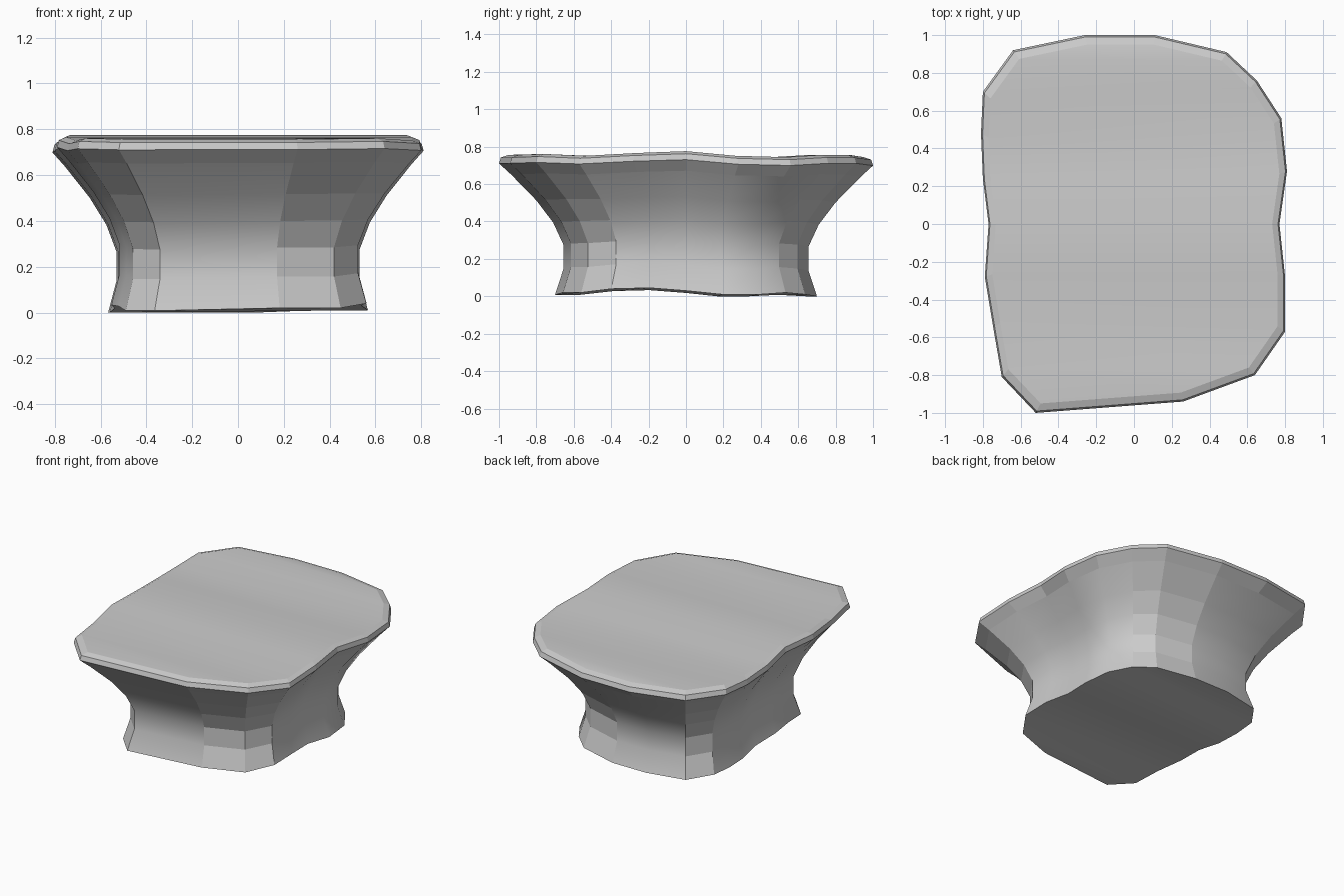
import bpy, bmesh

if "Cube" in bpy.data.objects:
    bpy.data.objects.remove(bpy.data.objects["Cube"])

# Rim outline, left and right corner of each row from front to back
right = [(.26, -.94), (.64, -.80), (.80, -.57), (.80, -.28), (.77, 0),
         (.81, .28), (.78, .56), (.65, .76), (.49, .91), (.11, 1.0)]
left = [(-.52, -1.0), (-.70, -.81), (-.745, -.55), (-.79, -.28), (-.77, 0),
        (-.80, .24), (-.81, .48), (-.80, .70), (-.64, .92), (-.26, 1.0)]
# Waviness of the seat and of the base, per row
wave_top = [0, .005, -.005, .01, .02, -.005, -.012, 0, 0, -.012]
wave_base = [.02, .02, .04, .045, .03, .01, .01, .02, .01, 0]

n = len(right)
# Closed loop of (x, y, seat offset, base offset), counter-clockwise
loop = [(x, y, t, b) for (x, y), t, b in zip(right, wave_top, wave_base)]
loop += [(x, y, t, max(0, b - .012)) for (x, y), t, b in
         reversed(list(zip(left, wave_top, wave_base)))]

# Profile: height and outline scale
profile = [(0, .70), (.14, .655), (.27, .655), (.39, .71), (.51, .80),
           (.65, .935), (.71, 1.0), (.742, .99), (.756, .95)]
flat_segments = {0, 1, 7, 8, 11, 18}     # faceted corners

bm = bmesh.new()
rings = []
for z, s in profile:
    f = z / .756
    rings.append([bm.verts.new((x * s, y * s, z + t * f + b * (1 - f)))
                  for x, y, t, b in loop])

# Waisted body and rim
m = len(loop)
for k in range(len(rings) - 1):
    a, b = rings[k], rings[k + 1]
    for i in range(m):
        j = (i + 1) % m
        face = bm.faces.new((a[i], a[j], b[j], b[i]))
        face.smooth = k < 5 and i not in flat_segments

# Wavy seat and underside, in strips from left to right
for ring, flip in ((rings[-1], False), (rings[0], True)):
    for i in range(n - 1):
        quad = [ring[i], ring[i + 1], ring[m - 2 - i], ring[m - 1 - i]]
        face = bm.faces.new(quad[::-1] if flip else quad)
        face.smooth = True

# Keep hard edges around the rim and the base
for e in bm.edges:
    if len(e.link_faces) == 2:
        f1, f2 = e.link_faces
        if abs(f1.normal.angle(f2.normal, 0)) > .9:
            e.smooth = False
bm.normal_update()
for i in range(m):
    e = bm.edges.get((rings[0][i], rings[0][(i + 1) % m]))
    e.smooth = False

mesh = bpy.data.meshes.new("pedestal_stool")
bm.to_mesh(mesh)
bm.free()
stool = bpy.data.objects.new("pedestal_stool", mesh)
bpy.context.collection.objects.link(stool)
